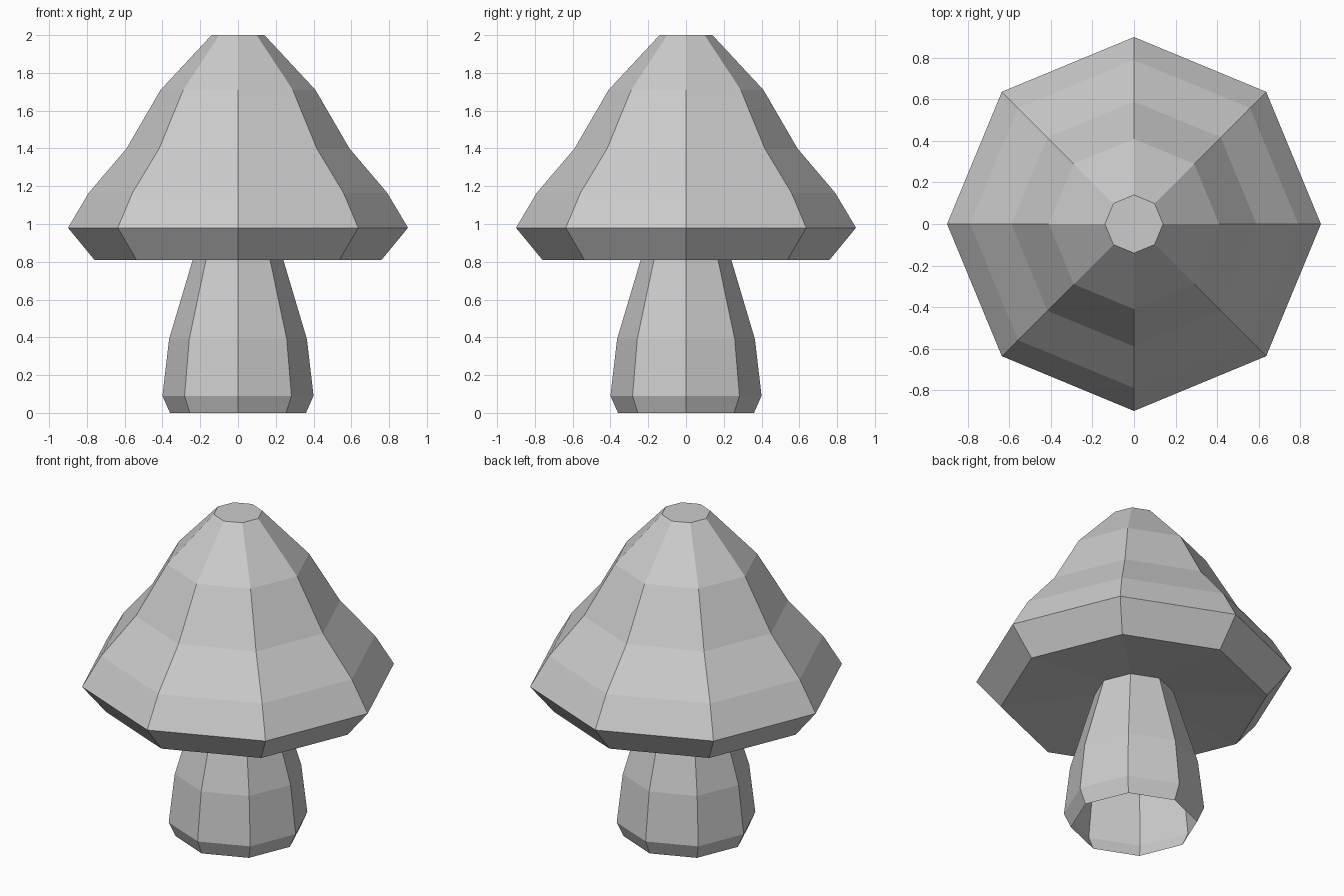
import bpy, bmesh
from math import cos, sin, tau

if "Cube" in bpy.data.objects:
    bpy.data.objects.remove(bpy.data.objects["Cube"])

SIDES = 8


def lathe(name, profile, close_top=False):
    """Revolve (radius, z) points, listed bottom/inside to top, into a faceted shell."""
    bm = bmesh.new()
    rings = [[bm.verts.new((r * cos(tau * i / SIDES), r * sin(tau * i / SIDES), z))
              for i in range(SIDES)] for r, z in profile]
    for a, b in zip(rings, rings[1:]):
        for i in range(SIDES):
            j = (i + 1) % SIDES
            bm.faces.new((a[i], a[j], b[j], b[i]))
    if close_top:
        bm.faces.new(rings[-1])
    mesh = bpy.data.meshes.new(name)
    bm.to_mesh(mesh)
    bm.free()
    obj = bpy.data.objects.new(name, mesh)
    bpy.context.collection.objects.link(obj)
    return obj


# Stem, open at the base
lathe("mushroom_stem", [(0.36, 0), (0.40, 0.09), (0.365, 0.39), (0.225, 0.86)])

# Cap: slightly hollow underside, rim, then the bell-shaped top
lathe("mushroom_cap", [(0.225, 0.86), (0.76, 0.81), (0.90, 0.98), (0.79, 1.165),
                       (0.59, 1.40), (0.41, 1.71), (0.14, 2.0)], close_top=True)
